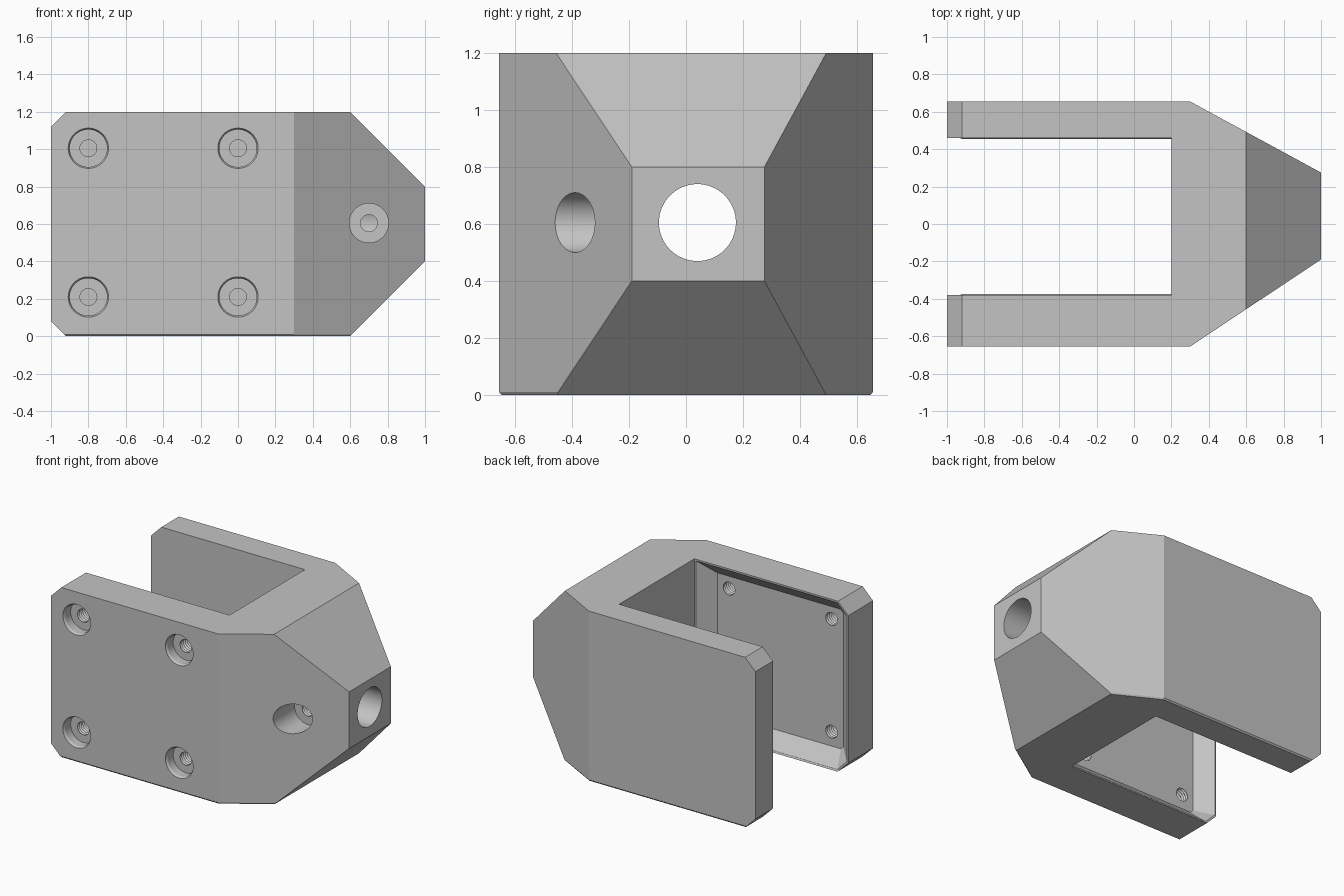
import bpy, bmesh, math
from mathutils import Vector

if "Cube" in bpy.data.objects:
    bpy.data.objects.remove(bpy.data.objects["Cube"], do_unlink=True)

HEIGHT = 1.2
MID = 0.605

grey = bpy.data.materials.new("plain grey")
grey.use_nodes = True
grey.diffuse_color = (0.55, 0.55, 0.55, 1)
grey.node_tree.nodes["Principled BSDF"].inputs["Base Color"].default_value = (0.55, 0.55, 0.55, 1)


def loft(name, rings):
    """Closed solid through a list of matching point rings."""
    bm = bmesh.new()
    loops = [[bm.verts.new(p) for p in ring] for ring in rings]
    for a, b in zip(loops, loops[1:]):
        for i in range(len(a)):
            j = (i + 1) % len(a)
            bm.faces.new((a[i], a[j], b[j], b[i]))
    bm.faces.new(loops[0][::-1])
    bm.faces.new(loops[-1])
    bmesh.ops.recalc_face_normals(bm, faces=bm.faces)
    mesh = bpy.data.meshes.new(name)
    bm.to_mesh(mesh)
    bm.free()
    mesh.materials.append(grey)
    obj = bpy.data.objects.new(name, mesh)
    bpy.context.collection.objects.link(obj)
    return obj


def cut(target, cutter):
    """Subtract the cutter, bake the result and drop the cutter."""
    cutter.hide_render = True
    mod = target.modifiers.new("cut", 'BOOLEAN')
    mod.operation = 'DIFFERENCE'
    mod.solver = 'EXACT'
    mod.object = cutter
    bpy.context.view_layer.update()
    deps = bpy.context.evaluated_depsgraph_get()
    mesh = bpy.data.meshes.new_from_object(target.evaluated_get(deps))
    target.modifiers.clear()
    target.data = mesh
    bpy.data.objects.remove(cutter, do_unlink=True)


def lathe(name, steps, centre, along_x=False, sides=40):
    """Round solid from (position, radius) steps along y or x."""
    rings = []
    for pos, r in steps:
        ring = []
        for i in range(sides):
            t = math.tau * i / sides
            u, v = centre[0] + r * math.cos(t), centre[1] + r * math.sin(t)
            ring.append(Vector((pos, u, v)) if along_x else Vector((u, pos, v)))
        rings.append(ring)
    return loft(name, rings)


def thread(start, end, minor=0.045, major=0.055, pitch=0.02):
    """Zigzag steps for a threaded hole."""
    n = round((end - start) / pitch) * 2
    return [(start + i * pitch / 2, major if i % 2 else minor) for i in range(n + 1)]


# Fork-shaped body with a slight chamfer around the foot
outline = [(-1, -.655), (.3, -.655), (1, -.19), (1, .275), (.3, .655), (-1, .655),
           (-1, .46), (.2, .46), (.2, -.38), (-1, -.38)]
body = loft("clamp_body", [[(x, y * k, z) for x, y in outline]
                           for z, k in ((0, .987), (.01, 1), (HEIGHT, 1))])

# Sloped nose and small chamfers on the arm tips
E = 0.1
for s, c in ((1, .4), (-1, .08)):
    for t, z0 in ((1, 0), (-1, HEIGHT)):
        tri = [(s - s * (c + E), z0 - t * E), (s + s * E, z0 + t * (c + E)),
               (s + s * E, z0 - t * E)]
        cut(body, loft("chamfer_cutter", [[(x, y, z) for x, z in tri] for y in (-1, 1)]))


# Shallow sloped recess on the inner side of the front arm
def recess_ring(y, inset, corner):
    x0, x1, z0, z1 = -1 + inset, .2 - inset, inset, HEIGHT - inset
    pts = [(x0 + corner, z0), (x1, z0), (x1, z1), (x0 + corner, z1),
           (x0, z1 - corner), (x0, z0 + corner)]
    return [(x, y, z) for x, z in pts]


cut(body, loft("recess_cutter", [recess_ring(-.37, .002, .08), recess_ring(-.48, .108, .02)]))

# Main bore through the nose
cut(body, lathe("bore_cutter", [(.1, .135), (1.1, .135)], (.04, MID), along_x=True, sides=64))

# Four counterbored, threaded screw holes in the front arm
for x in (-.8, 0):
    for z in (MID - .395, MID + .4):
        steps = [(-.67, .12), (-.655, .108), (-.64, .1), (-.58, .1)] + thread(-.58, -.4)
        cut(body, lathe("screw_cutter", steps, (x, z)))

# Deep set-screw hole reaching the bore
steps = [(-.6, .105), (-.22, .105)] + thread(-.22, 0)
cut(body, lathe("set_screw_cutter", steps, (.7, MID)))

bpy.ops.object.select_all(action='DESELECT')
body.select_set(True)
bpy.context.view_layer.objects.active = body
bpy.ops.object.shade_smooth_by_angle(angle=math.radians(15))
